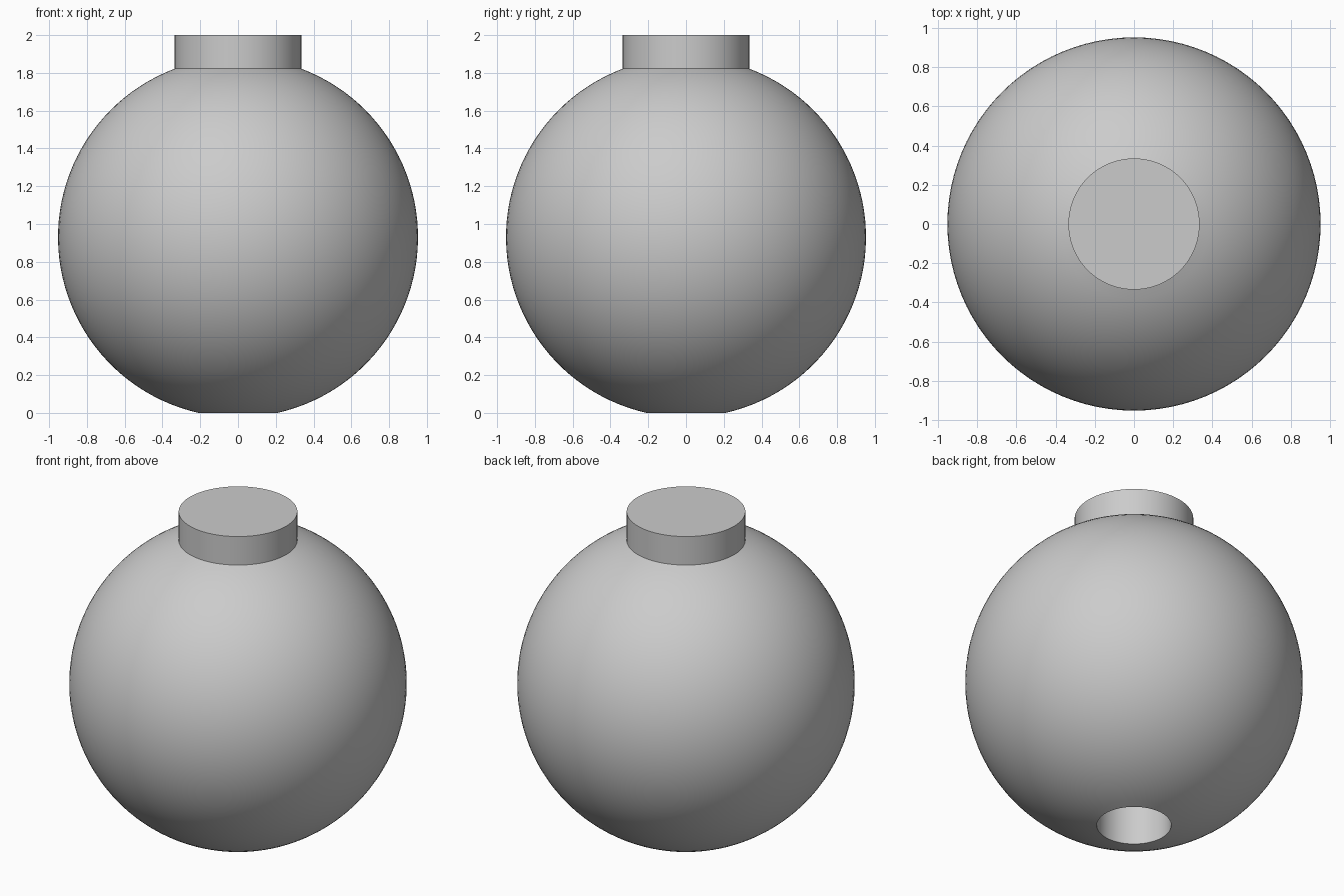
import bpy, bmesh, math

cube = bpy.data.objects.get("Cube")
if cube:
    bpy.data.objects.remove(cube, do_unlink=True)

R, CENTRE = 0.953, 0.93      # globe radius and centre height
COLLAR_R, TOP = 0.335, 2.0   # collar radius and height
BORE_R, BORE_TOP = 0.21, 0.95
STEPS, SIDES = 48, 96

grey = bpy.data.materials.new("plain_grey")
grey.use_nodes = True
colour = (0.6, 0.6, 0.6, 1)
grey.diffuse_color = colour
grey.node_tree.nodes["Principled BSDF"].inputs["Base Color"].default_value = colour


def lathe(name, profile):
    """Spin an (r, z) profile around the z axis."""
    bm = bmesh.new()
    verts = [bm.verts.new((r, 0, z)) for r, z in profile]
    edges = [bm.edges.new(pair) for pair in zip(verts, verts[1:])]
    bmesh.ops.spin(bm, geom=verts + edges, axis=(0, 0, 1), cent=(0, 0, 0),
                   angle=math.tau, steps=SIDES)
    bmesh.ops.remove_doubles(bm, verts=bm.verts, dist=0.0001)
    bmesh.ops.recalc_face_normals(bm, faces=bm.faces)
    mesh = bpy.data.meshes.new(name)
    bm.to_mesh(mesh)
    bm.free()
    mesh.materials.append(grey)
    obj = bpy.data.objects.new(name, mesh)
    bpy.context.collection.objects.link(obj)
    bpy.ops.object.select_all(action='DESELECT')
    obj.select_set(True)
    bpy.context.view_layer.objects.active = obj
    bpy.ops.object.shade_smooth_by_angle(angle=math.radians(30))
    return obj


# Globe arc from the bore rim up to the collar
start = math.asin(BORE_R / R)
end = math.pi - math.asin(COLLAR_R / R)
angles = [start + (end - start) * i / STEPS for i in range(STEPS + 1)]
arc = [(R * math.sin(a), CENTRE - R * math.cos(a)) for a in angles]
arc[0] = (BORE_R, 0)

# Blind bore underneath, globe, and flat-topped collar in one turned body
lathe("globe_with_collar",
      [(0, BORE_TOP), (BORE_R, BORE_TOP)] + arc + [(COLLAR_R, TOP), (0, TOP)])
